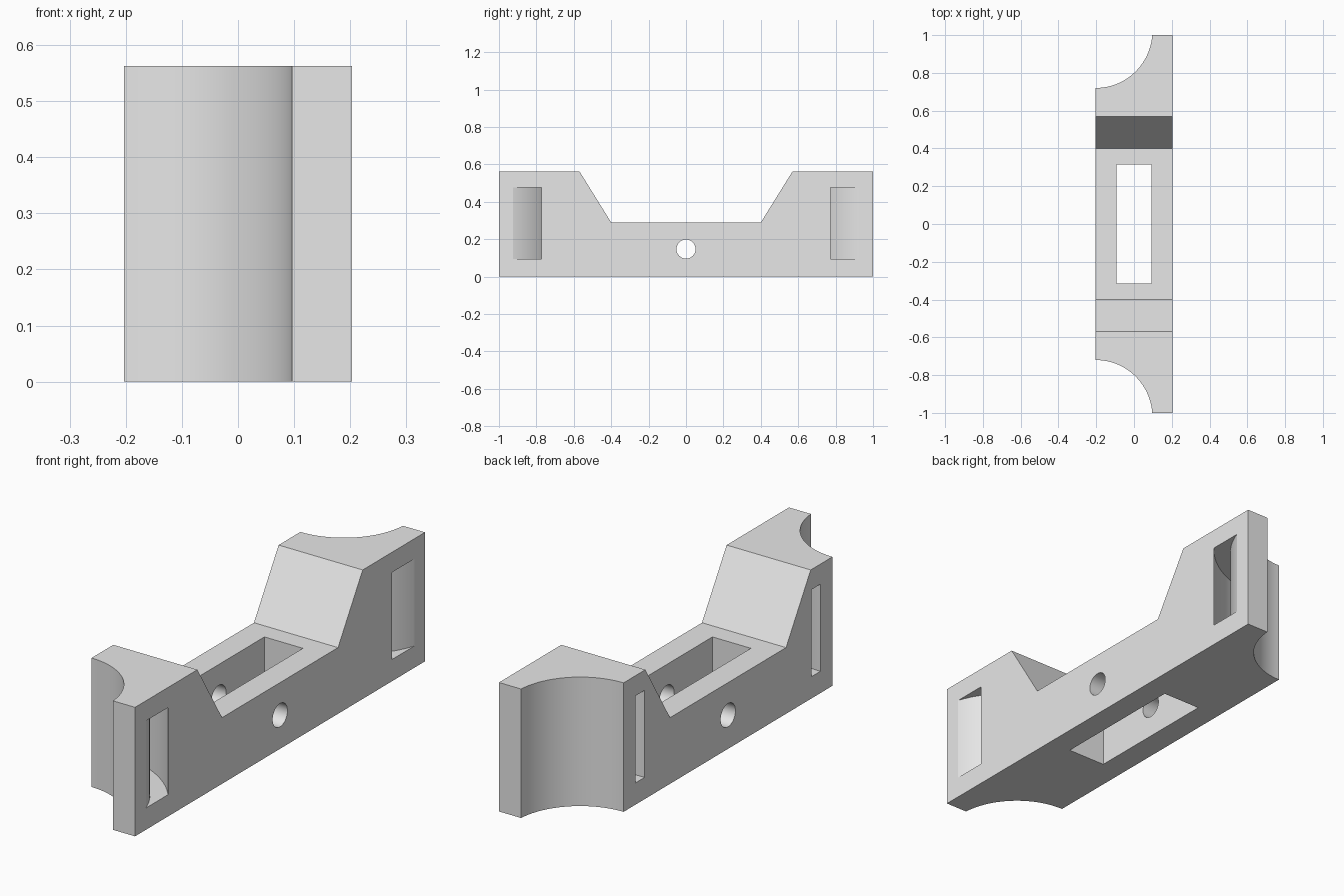
import bpy, bmesh
from math import radians, asin, sin, cos, tau
from mathutils import Vector

cube = bpy.data.objects.get("Cube")
if cube:
    bpy.data.objects.remove(cube, do_unlink=True)

HALF_W = 0.203
TOP = 0.563

grey = bpy.data.materials.new("plain grey")
grey.use_nodes = True
grey.diffuse_color = (0.8, 0.8, 0.8, 1)
grey.node_tree.nodes["Principled BSDF"].inputs["Base Color"].default_value = (0.8, 0.8, 0.8, 1)


def prism(name, outline, axis, low, high):
    """Extrude a 2D outline along x (outline is y, z) or z (outline is x, y)."""
    place = (lambda p: (low, *p)) if axis == "x" else (lambda p: (*p, low))
    bm = bmesh.new()
    face = bm.faces.new([bm.verts.new(place(p)) for p in outline])
    moved = bmesh.ops.extrude_face_region(bm, geom=[face])["geom"]
    step = Vector((high - low, 0, 0)) if axis == "x" else Vector((0, 0, high - low))
    bmesh.ops.translate(bm, vec=step, verts=[v for v in moved if isinstance(v, bmesh.types.BMVert)])
    bmesh.ops.recalc_face_normals(bm, faces=bm.faces)
    mesh = bpy.data.meshes.new(name)
    bm.to_mesh(mesh)
    bm.free()
    mesh.materials.append(grey)
    obj = bpy.data.objects.new(name, mesh)
    bpy.context.collection.objects.link(obj)
    return obj


def circle(cx, cy, r, n):
    return [(cx + r * cos(tau * i / n), cy + r * sin(tau * i / n)) for i in range(n)]


def wall_arc(side, cy, r, n=24):
    """Arc crossing the body from the left face to just past the right face."""
    a, b = asin(-0.015 / r), asin((2 * HALF_W + 0.006) / r)
    angles = [a + (b - a) * i / n for i in range(n + 1)]
    return [(-HALF_W + r * sin(t), side * (cy - r * cos(t))) for t in angles]


# Body: side profile with a lowered middle
half = [(0.40, 0.289), (0.57, TOP), (1, TOP), (1, 0)]
profile = half + [(-y, z) for y, z in reversed(half)]
body = prism("bracket_body", profile, "x", -HALF_W, HALF_W)

# Middle window and cross hole
w, d = 0.093, 0.315
cutters = [
    prism("window_cutter", [(-w, -d), (w, -d), (w, d), (-w, d)], "z", -0.1, 0.7),
    prism("cross_hole_cutter", circle(0, 0.147, 0.051, 48), "x", -0.3, 0.3),
]

# Rounded end notches and curved strap slots behind them
for side, label in ((-1, "front"), (1, "back")):
    cutters.append(prism(label + "_notch_cutter", circle(-HALF_W, side * 1.02, 0.3, 96),
                         "z", -0.1, 0.7))
    slot = wall_arc(side, 1.09, 0.515) + wall_arc(side, 1.067, 0.43)[::-1]
    cutters.append(prism(label + "_slot_cutter", slot, "z", 0.095, 0.475))

bpy.context.view_layer.objects.active = body
for cutter in cutters:
    cutter.hide_render = True
    mod = body.modifiers.new(cutter.name, "BOOLEAN")
    mod.operation = "DIFFERENCE"
    mod.solver = "EXACT"
    mod.object = cutter
    bpy.ops.object.modifier_apply(modifier=mod.name)
    bpy.data.objects.remove(cutter, do_unlink=True)

# Smooth curved walls, crisp edges
bpy.ops.object.select_all(action="DESELECT")
body.select_set(True)
bpy.ops.object.shade_smooth_by_angle(angle=radians(15))
